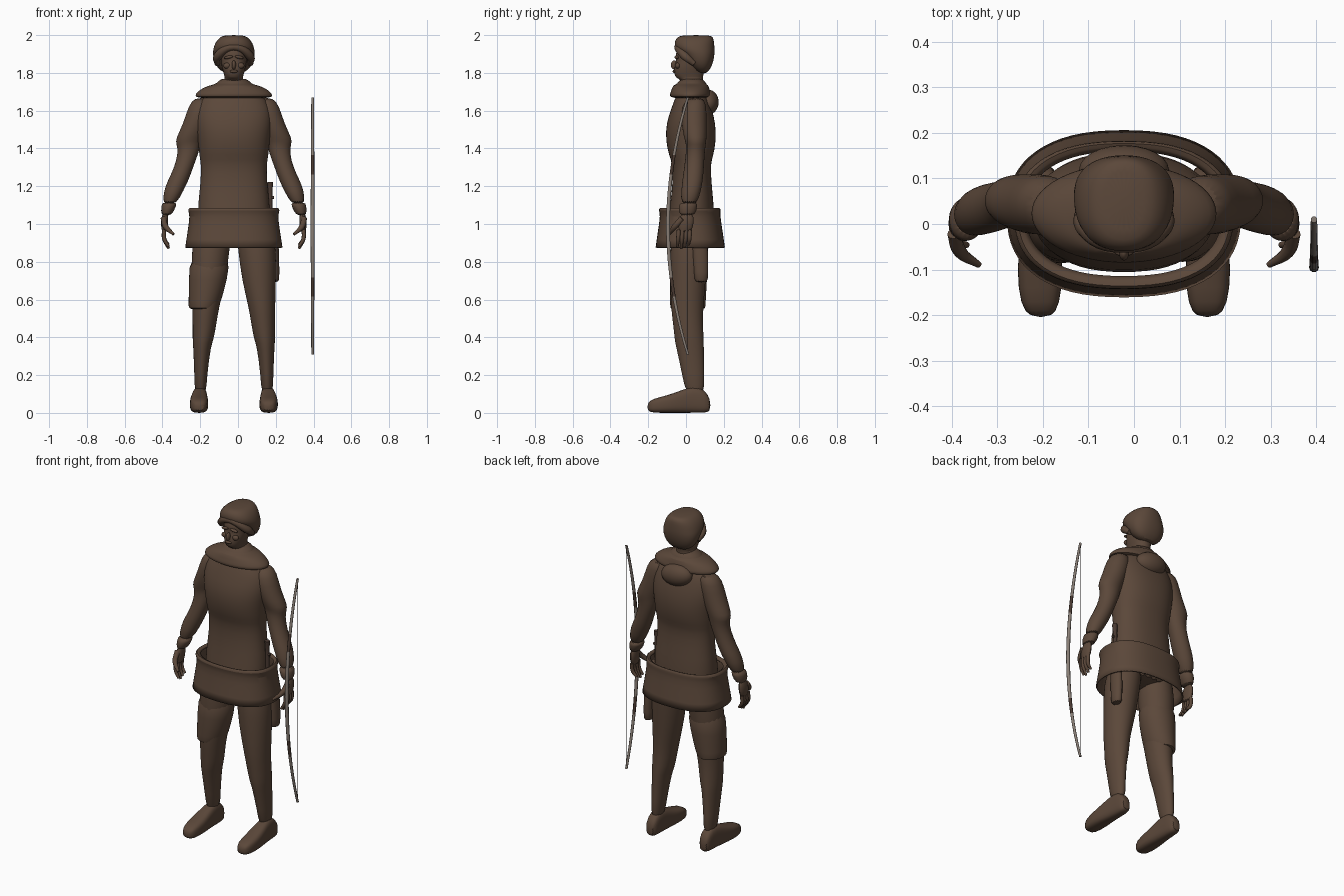
import bpy
import bmesh
from math import cos, sin, pi, copysign
from mathutils import Matrix, Vector

if "Cube" in bpy.data.objects:
    bpy.data.objects.remove(bpy.data.objects["Cube"], do_unlink=True)

BODY_CENTRE = -0.022


def make_material(name, red, green, blue):
    material = bpy.data.materials.new(name)
    material.use_nodes = True
    colour = (red, green, blue, 1)
    material.diffuse_color = colour
    shader = next(node for node in material.node_tree.nodes if node.type == "BSDF_PRINCIPLED")
    shader.inputs["Base Color"].default_value = colour
    shader.inputs["Roughness"].default_value = 0.9
    return material


brown_cloth = make_material("brown cloth", 0.105, 0.064, 0.042)
pale_wood = make_material("pale wood", 0.25, 0.21, 0.18)
dark_leather = make_material("dark leather", 0.065, 0.04, 0.03)
black_cord = make_material("black cord", 0.02, 0.017, 0.015)


def finish(name, mesh_builder, material, smooth_level, angle=50):
    """Turn a bmesh into a smooth shaded object."""
    bmesh.ops.recalc_face_normals(mesh_builder, faces=mesh_builder.faces)
    mesh = bpy.data.meshes.new(name)
    mesh_builder.to_mesh(mesh)
    mesh_builder.free()
    mesh.materials.append(material)
    part = bpy.data.objects.new(name, mesh)
    bpy.context.collection.objects.link(part)
    bpy.ops.object.select_all(action="DESELECT")
    part.select_set(True)
    bpy.context.view_layer.objects.active = part
    bpy.ops.object.shade_smooth_by_angle(angle=angle * pi / 180)
    if smooth_level:
        part.modifiers.new("rounding", "SUBSURF").levels = smooth_level
        part.modifiers["rounding"].render_levels = smooth_level
    return part


def loft(name, sections, material=brown_cloth, side=1, power=2, along_y=False,
         capped=True, sides=20, smooth_level=1):
    """Skin rings given as (position, inner x, outer x, low, high)."""
    builder = bmesh.new()
    rings = []
    for position, inner, outer, low, high in sections:
        ring = []
        for step in range(sides):
            angle = 2 * pi * step / sides
            across = copysign(abs(cos(angle)) ** (2 / power), cos(angle))
            other = copysign(abs(sin(angle)) ** (2 / power), sin(angle))
            x = BODY_CENTRE + side * ((inner + outer) + (outer - inner) * across) / 2
            v = ((low + high) + (high - low) * other) / 2
            ring.append(builder.verts.new((x, position, v) if along_y else (x, v, position)))
        rings.append(ring)
    for lower, upper in zip(rings, rings[1:]):
        for step in range(sides):
            after = (step + 1) % sides
            builder.faces.new((lower[step], lower[after], upper[after], upper[step]))
    if capped:
        builder.faces.new(rings[0])
        builder.faces.new(rings[-1])
    return finish(name, builder, material, smooth_level)


def centred(rows):
    """Expand (height, half width, front, back) into loft sections."""
    return [(height, -half, half, front, back) for height, half, front, back in rows]


def ellipsoid(name, centre, size, material=brown_cloth, tilt=0):
    builder = bmesh.new()
    place = (Matrix.Translation(Vector(centre) + Vector((BODY_CENTRE, 0, 0)))
             @ Matrix.Rotation(tilt, 4, "Y") @ Matrix.Diagonal((*size, 1)))
    bmesh.ops.create_uvsphere(builder, u_segments=24, v_segments=14, radius=1, matrix=place)
    return finish(name, builder, material, 0)


def tube(name, points, radii, material=brown_cloth, side=1):
    """Round tapered tube through a few points."""
    curve = bpy.data.curves.new(name, "CURVE")
    curve.dimensions = "3D"
    curve.bevel_depth = 1
    curve.bevel_resolution = 3
    curve.resolution_u = 6
    curve.use_fill_caps = True
    spline = curve.splines.new("BEZIER")
    spline.bezier_points.add(len(points) - 1)
    for knot, (x, y, z), radius in zip(spline.bezier_points, points, radii):
        knot.co = (BODY_CENTRE + side * x, y, z)
        knot.radius = radius
        knot.handle_left_type = knot.handle_right_type = "AUTO"
    curve.materials.append(material)
    part = bpy.data.objects.new(name, curve)
    bpy.context.collection.objects.link(part)
    return part


# Tunic body with a full chest and nipped waist
loft("tunic", centred([
    (0.9, 0.19, -0.1, 0.14), (1.0, 0.19, -0.1, 0.15), (1.1, 0.192, -0.085, 0.148),
    (1.22, 0.176, -0.07, 0.135), (1.32, 0.174, -0.072, 0.13), (1.36, 0.184, -0.09, 0.145),
    (1.44, 0.19, -0.108, 0.16), (1.53, 0.205, -0.107, 0.158), (1.62, 0.2, -0.075, 0.135),
    (1.69, 0.15, -0.05, 0.11), (1.72, 0.07, -0.02, 0.08)]), power=2.3, sides=28)

# Flared skirt with a rolled upper lip, open above and below
skirt = loft("skirt", centred([
    (1.075, 0.215, -0.115, 0.16), (1.092, 0.235, -0.14, 0.18), (1.07, 0.247, -0.147, 0.185),
    (1.052, 0.232, -0.135, 0.18), (0.96, 0.246, -0.15, 0.195), (0.875, 0.259, -0.162, 0.207)]),
    power=2.4, sides=32, capped=False)
skirt.modifiers.new("cloth thickness", "SOLIDIFY").thickness = 0.008

# Shoulder cape and its neck roll
loft("shoulder_cape", centred([
    (1.665, 0.17, -0.05, 0.1), (1.672, 0.207, -0.088, 0.135), (1.69, 0.205, -0.086, 0.132),
    (1.715, 0.175, -0.075, 0.124), (1.735, 0.13, -0.07, 0.12), (1.74, 0.09, -0.045, 0.105),
    (1.775, 0.075, -0.03, 0.095)]), sides=28)
ellipsoid("hood_bundle", (0, 0.118, 1.645), (0.1, 0.055, 0.065), tilt=0.15)

# Head and face
loft("head", centred([
    (1.72, 0.06, -0.02, 0.09), (1.765, 0.054, -0.025, 0.09), (1.772, 0.046, -0.055, 0.09),
    (1.8, 0.056, -0.066, 0.095), (1.84, 0.066, -0.062, 0.1), (1.868, 0.068, -0.05, 0.1),
    (1.89, 0.069, -0.058, 0.1), (1.95, 0.06, -0.045, 0.1)]), power=2.2)
ellipsoid("nose", (0, -0.062, 1.842), (0.011, 0.018, 0.024))
ellipsoid("lips", (0, -0.061, 1.808), (0.021, 0.01, 0.008))
for side in (-1, 1):
    ellipsoid("brow", (side * 0.028, -0.049, 1.883), (0.025, 0.012, 0.008), tilt=side * 0.2)
    ellipsoid("cheek", (side * 0.036, -0.044, 1.838), (0.02, 0.014, 0.016))

# Soft cap, high at the brow and low at the nape
loft("cap", centred([
    (1.795, 0.05, 0.07, 0.11), (1.83, 0.092, 0.025, 0.135), (1.87, 0.108, 0.0, 0.148),
    (1.905, 0.112, -0.025, 0.152), (1.925, 0.11, -0.058, 0.152), (1.96, 0.1, -0.064, 0.15),
    (1.988, 0.076, -0.05, 0.145), (2.0, 0.05, -0.025, 0.13)]), power=2.3, sides=24)
tube("cap_roll", [(-0.088, 0.045, 1.848), (-0.085, -0.005, 1.888), (0, -0.045, 1.937),
                  (0.085, -0.005, 1.888), (0.088, 0.045, 1.848)],
     [0.015, 0.023, 0.018, 0.023, 0.015])

for side, label in ((-1, "right"), (1, "left")):
    # Sleeve, with a cap at the shoulder and folds at the elbow
    loft(label + "_sleeve", [
        (1.67, 0.12, 0.205, 0.015, 0.09), (1.63, 0.1, 0.24, -0.025, 0.11),
        (1.53, 0.13, 0.268, -0.025, 0.11), (1.45, 0.165, 0.31, -0.01, 0.11),
        (1.425, 0.175, 0.305, 0, 0.105), (1.38, 0.185, 0.295, 0.0, 0.1),
        (1.3, 0.215, 0.315, -0.01, 0.095), (1.23, 0.24, 0.35, -0.02, 0.09),
        (1.18, 0.265, 0.37, -0.025, 0.08), (1.1, 0.305, 0.38, -0.03, 0.06)], side=side)
    loft(label + "_cuff", [
        (1.115, 0.305, 0.378, -0.03, 0.06), (1.1, 0.302, 0.384, -0.038, 0.06),
        (1.04, 0.33, 0.388, -0.042, 0.052)], side=side)

    # Hand with a forward thumb and hanging fingers
    loft(label + "_palm", [
        (1.06, 0.345, 0.38, -0.03, 0.04), (1.01, 0.347, 0.388, -0.04, 0.045),
        (0.95, 0.35, 0.383, -0.045, 0.03)], side=side, sides=12)
    tube(label + "_thumb", [(0.372, -0.02, 1.03), (0.36, -0.06, 0.985), (0.318, -0.09, 0.945)],
         [0.016, 0.015, 0.007], side=side)
    for finger in range(4):
        y = 0.022 - finger * 0.02
        drop = 0.01 * abs(finger - 2)
        tube(label + "_finger", [(0.37, y, 0.97), (0.368, y - 0.004, 0.92),
                                 (0.345, y - 0.008, 0.87 + drop)],
             [0.011, 0.011, 0.007], side=side)

    # Leg from hip to ankle
    loft(label + "_leg", [
        (1.0, 0.01, 0.2, -0.07, 0.13), (0.87, 0.02, 0.226, -0.085, 0.12),
        (0.7, 0.042, 0.224, -0.085, 0.105), (0.55, 0.08, 0.219, -0.08, 0.092),
        (0.48, 0.09, 0.219, -0.07, 0.09), (0.38, 0.108, 0.219, -0.06, 0.095),
        (0.36, 0.12, 0.216, -0.055, 0.095), (0.2, 0.142, 0.209, -0.02, 0.097),
        (0.09, 0.145, 0.208, 0.0, 0.1)], side=side)

    # Low shoe, running toe to heel
    loft(label + "_shoe", [
        (-0.205, 0.16, 0.205, 0.012, 0.05), (-0.18, 0.14, 0.228, 0, 0.075),
        (-0.1, 0.133, 0.236, 0, 0.092), (-0.03, 0.138, 0.228, 0, 0.118),
        (0.04, 0.142, 0.218, 0, 0.145), (0.1, 0.143, 0.215, 0, 0.125),
        (0.13, 0.155, 0.205, 0.008, 0.07)], side=side, power=3, along_y=True)

# Loose breeches hem on the right thigh
loft("right_breeches", [
    (0.85, 0.01, 0.236, -0.087, 0.12), (0.7, 0.035, 0.24, -0.088, 0.112),
    (0.58, 0.07, 0.24, -0.086, 0.105), (0.55, 0.085, 0.242, -0.084, 0.104),
    (0.55, 0.1, 0.21, -0.07, 0.085)], side=-1)

# Dagger in a sheath behind the left hip
loft("sheath", [(0.69, 0.19, 0.24, 0.045, 0.115), (0.72, 0.187, 0.243, 0.042, 0.12),
                (0.9, 0.185, 0.24, 0.03, 0.12), (1.06, 0.18, 0.225, 0.02, 0.09)], sides=12)
tube("dagger_grip", [(0.192, 0.04, 1.06), (0.192, 0.04, 1.17), (0.193, 0.038, 1.222)],
     [0.012, 0.012, 0.015], dark_leather)
tube("dagger_guard", [(0.172, 0.04, 1.14), (0.212, 0.04, 1.14)], [0.008, 0.008], dark_leather)

# Longbow bent forward, with two dark wrapped bands
bow_x, bow_middle, half_span = 0.417, 0.99, 0.68
bow_sections = []
for step in range(41):
    u = step / 20 - 1
    thick = 0.011 - 0.004 * abs(u)
    y = -0.095 + 0.105 * u * u
    bow_sections.append((bow_middle + half_span * u, bow_x - thick, bow_x + thick,
                         y - thick, y + thick))
bow = loft("bow", bow_sections, pale_wood, sides=10, smooth_level=0)
bow.data.materials.append(dark_leather)
for face in bow.data.polygons:
    if abs(abs(face.center.z - bow_middle) - 0.325) < 0.05:
        face.material_index = 1
tube("bow_string", [(bow_x, 0.01, bow_middle - half_span), (bow_x, 0.01, bow_middle + half_span)],
     [0.002, 0.002], black_cord)
